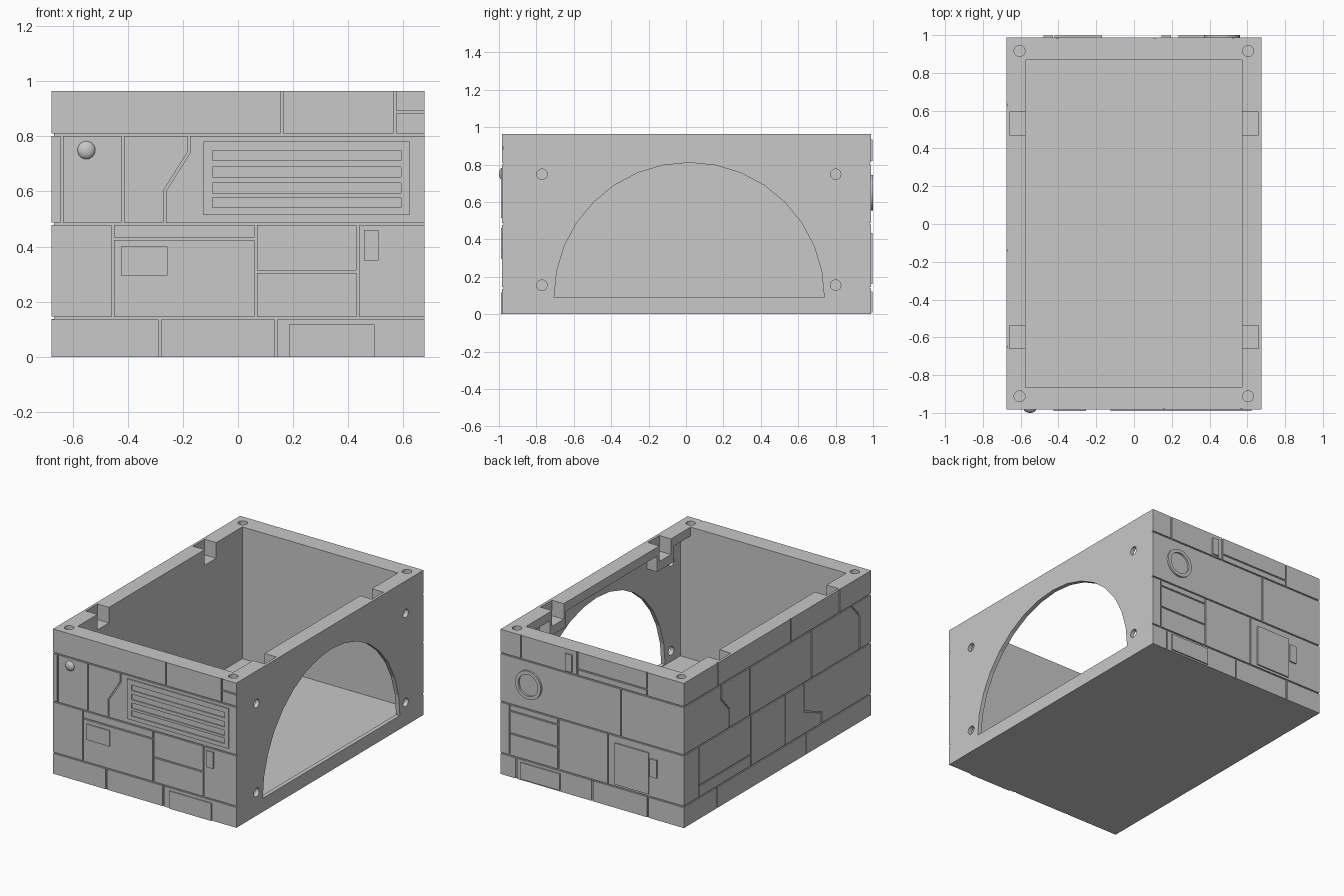
import bpy, bmesh, math
from mathutils import Matrix, Vector

default = bpy.data.objects.get("Cube")
if default:
    bpy.data.objects.remove(default)

GREY = bpy.data.materials.new("stone_grey")
GREY.use_nodes = True
GREY.diffuse_color = (0.58, 0.58, 0.58, 1)
GREY.node_tree.nodes["Principled BSDF"].inputs["Base Color"].default_value = (0.58, 0.58, 0.58, 1)

# Each panelled face: origin on the surface, horizontal axis, outward normal
FACES = {
    "front": (Vector((0, -0.983, 0)), Vector((1, 0, 0)), Vector((0, -1, 0))),
    "back": (Vector((0, 0.988, 0)), Vector((1, 0, 0)), Vector((0, 1, 0))),
    "side": (Vector((-0.676, 0, 0)), Vector((0, 1, 0)), Vector((-1, 0, 0))),
}
UP = Vector((0, 0, 1))
ROWS = [-0.02, 0.14, 0.482, 0.805, 0.985]   # course joints, bottom to top
GAP = 0.009


def finish(bm, name):
    bmesh.ops.recalc_face_normals(bm, faces=bm.faces)
    mesh = bpy.data.meshes.new(name)
    bm.to_mesh(mesh)
    bm.free()
    obj = bpy.data.objects.new(name, mesh)
    bpy.context.collection.objects.link(obj)
    mesh.materials.append(GREY)
    return obj


def box(name, x, y, z):
    bm = bmesh.new()
    bmesh.ops.create_cube(bm, size=1)
    for v in bm.verts:
        v.co = Vector([(r[0] + r[1]) / 2 + c * (r[1] - r[0]) for r, c in zip((x, y, z), v.co)])
    return finish(bm, name)


def rod(name, centre, radius, length, axis, sides=24):
    bm = bmesh.new()
    turn = UP.rotation_difference(Vector(axis)).to_matrix().to_4x4()
    bmesh.ops.create_cone(bm, cap_ends=True, segments=sides, radius1=radius, radius2=radius,
                          depth=length, matrix=Matrix.Translation(centre) @ turn)
    return finish(bm, name)


def combine(target, other, operation):
    mod = target.modifiers.new("combine", "BOOLEAN")
    mod.operation, mod.solver, mod.object = operation, "EXACT", other
    bpy.context.view_layer.objects.active = target
    bpy.ops.object.modifier_apply(modifier=mod.name)
    bpy.data.objects.remove(other)


def cut(target, cutter):
    combine(target, cutter, "DIFFERENCE")


def groove(face, *points, depth=0.007):
    """Cut a joint that follows a polyline on a face."""
    origin, across, normal = FACES[face]
    for p, q in zip(points, points[1:]):
        a, b = (origin + across * u + UP * z for u, z in (p, q))
        along = (b - a).normalized()
        size = ((b - a).length + GAP * 0.9, depth * 2, GAP)
        axes = (along, normal, along.cross(normal))
        m = Matrix([ax * s for ax, s in zip(axes, size)]).transposed().to_4x4()
        m.translation = (a + b) / 2
        bm = bmesh.new()
        bmesh.ops.create_cube(bm, size=1, matrix=m)
        cut(body, finish(bm, "groove_cutter"))


def uprights(face, row, *spots):
    for u in spots:
        groove(face, (u, ROWS[row]), (u, ROWS[row + 1]))


def plate(name, face, u, z, rise):
    origin, across, normal = FACES[face]
    y = origin.y
    return box(name, u, sorted((y + normal.y * rise, y - normal.y * 0.003)), z)


# Open box shell
body = box("body", (-0.676, 0.676), (-0.983, 0.988), (0, 0.964))
cut(body, box("cavity_cutter", (-0.575, 0.572), (-0.866, 0.867), (0.086, 1.2)))

# Arch wall thinned below its rim, with brackets left under the notches
NOTCHES = (-0.598, 0.531)
cut(body, box("recess_cutter", (0.5, 0.648), (-0.866, 0.867), (0.086, 0.905)))
for y in NOTCHES:
    combine(body, box("bracket", (0.572, 0.66), (y - 0.085, y + 0.085), (0.8, 0.93)), "UNION")

# Arched opening
bm = bmesh.new()
arc = [math.pi * i / 16 for i in range(17)]
rim = [bm.verts.new((0.6, 0.017 + 0.722 * math.cos(t), 0.09 + 0.72 * math.sin(t))) for t in arc]
lid = bm.faces.new(rim)
new = bmesh.ops.extrude_face_region(bm, geom=[lid])["geom"]
bmesh.ops.translate(bm, vec=(0.2, 0, 0), verts=[v for v in new if isinstance(v, bmesh.types.BMVert)])
cut(body, finish(bm, "arch_cutter"))

# Bolt holes through the arch wall and blind holes in the rim
for y in (-0.77, 0.80):
    for z in (0.155, 0.748):
        cut(body, rod("hole_cutter", (0.66, y, z), 0.028, 0.1, (1, 0, 0)))
for x in (-0.606, 0.604):
    for y in (-0.912, 0.916):
        cut(body, rod("hole_cutter", (x, y, 0.964), 0.029, 0.2, (0, 0, 1)))

# Notches in the top of the long walls
for y in NOTCHES:
    for x in ((-0.66, -0.55), (0.55, 0.658)):
        cut(body, box("notch_cutter", x, (y - 0.061, y + 0.061), (0.86, 1.1)))

# Horizontal joints round the three panelled faces
for i, face in enumerate(FACES):
    reach = 1.05 if face == "side" else 0.72
    for z in ROWS[1:4]:
        groove(face, (-reach, z + i * 0.0007), (reach, z + i * 0.0007), depth=0.008)

# Front joints
uprights("front", 0, -0.283, 0.137)
uprights("front", 1, -0.455, 0.064, 0.434)
uprights("front", 2, -0.64, -0.418)
uprights("front", 3, 0.158, 0.569)
groove("front", (-0.178, 0.805), (-0.178, 0.742), (-0.266, 0.602), (-0.266, 0.482))
groove("front", (-0.455, 0.428), (0.064, 0.428))
groove("front", (0.064, 0.308), (0.434, 0.308))
groove("front", (0.569, 0.888), (0.72, 0.888))

# Back joints
uprights("back", 0, 0.56, 0.0, -0.41)
uprights("back", 1, 0.61, 0.25, -0.117)
uprights("back", 2, -0.213)
uprights("back", 3, 0.525, 0.11, -0.405)
groove("back", (-0.405, 0.85), (0.11, 0.85))
groove("back", (0.25, 0.29), (0.61, 0.29))
groove("back", (0.25, 0.44), (0.61, 0.44))

# Side joints
uprights("side", 0, 0.64, -0.3)
uprights("side", 1, 0.83, 0.28, -0.08)
uprights("side", 2, 0.29, -0.355)
uprights("side", 3, 0.63, -0.14, -0.65)
groove("side", (0.59, 0.805), (0.59, 0.7), (0.51, 0.61), (0.51, 0.482))
groove("side", (-0.775, 0.805), (-0.86, 0.71), (-0.86, 0.482))
groove("side", (-0.28, 0.482), (-0.28, 0.29), (-0.46, 0.22), (-0.46, 0.14))
groove("side", (0.28, 0.22), (0.83, 0.22))

# Slotted vent panel on the front
vent = plate("vent_panel", "front", (-0.125, 0.622), (0.515, 0.782), 0.007)
for z in (0.56, 0.612, 0.67, 0.731):
    cut(vent, box("slot_cutter", (-0.092, 0.592), (-1.05, -0.95), (z - 0.018, z + 0.018)))

# Raised plates
plate("front_wide_plate", "front", (-0.425, -0.255), (0.295, 0.4), 0.007)
plate("front_small_plate", "front", (0.457, 0.51), (0.35, 0.46), 0.007)
plate("front_base_plate", "front", (0.185, 0.495), (0, 0.117), 0.007)
plate("back_top_plate", "back", (0.145, 0.195), (0.82, 0.935), 0.009)
plate("back_wide_plate", "back", (-0.42, -0.17), (0.16, 0.435), 0.009)
plate("back_small_plate", "back", (-0.48, -0.43), (0.28, 0.4), 0.009)
plate("back_base_plate", "back", (0.235, 0.525), (0.01, 0.12), 0.009)

# Round ring on the back
ring = rod("back_ring", (0.465, 0.99, 0.65), 0.095, 0.02, (0, 1, 0), 32)
cut(ring, rod("ring_cutter", (0.465, 0.99, 0.65), 0.072, 0.1, (0, 1, 0), 32))

# Domed button on the front
bm = bmesh.new()
bmesh.ops.create_uvsphere(bm, u_segments=24, v_segments=12, radius=0.033)
bmesh.ops.transform(bm, verts=bm.verts,
                    matrix=Matrix.Translation((-0.55, -0.98, 0.75)) @ Matrix.Diagonal((1, 0.6, 1, 1)))
button = finish(bm, "front_button")
for poly in button.data.polygons:
    poly.use_smooth = True
